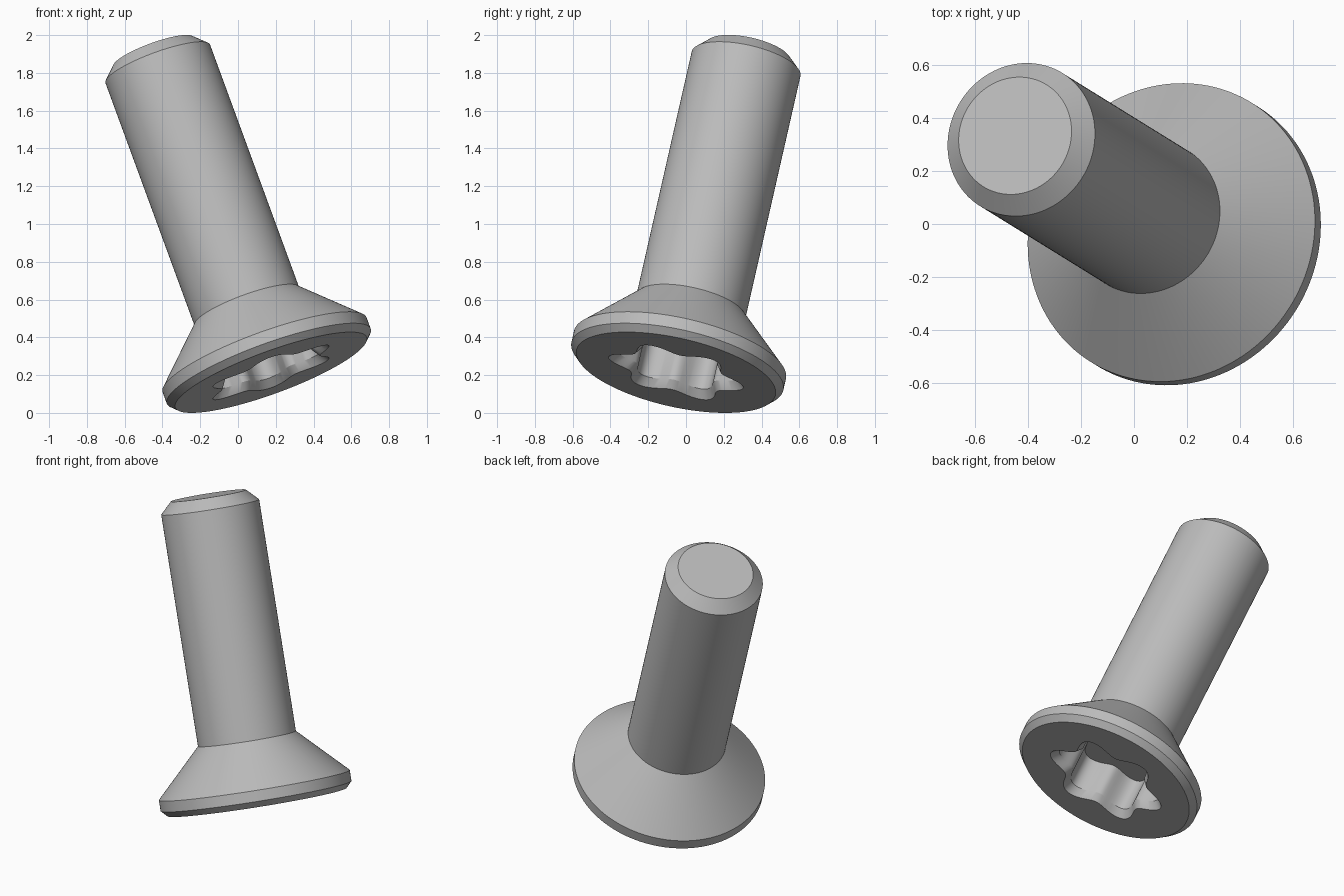
import bpy
import bmesh
from math import cos, sin, tau, radians
from mathutils import Matrix, Vector

SEGMENTS = 144

cube = bpy.data.objects.get("Cube")
if cube:
    bpy.data.objects.remove(cube, do_unlink=True)

# Single plain steel grey
steel = bpy.data.materials.new("steel_grey")
steel.use_nodes = True
colour = (0.5, 0.5, 0.5, 1)
steel.diffuse_color = colour
steel.node_tree.nodes["Principled BSDF"].inputs["Base Color"].default_value = colour

# Tilted frame: local z runs along the screw, local x points at a recess lobe
axis = Vector((-0.337, 0.2085, 0.918)).normalized()
lobe = Vector((1, 0, 0)).cross(axis).normalized() * -1
lobe = lobe if lobe.y > 0 else -lobe
side = axis.cross(lobe)
frame = Matrix((lobe, side, axis)).transposed().to_4x4()
frame.translation = (0.175, -0.053, 0.214)


def loft(name, rings, cap_start=False, cap_end=False):
    """Join rings of (height, radius, lobe depth) into one skin."""
    bm = bmesh.new()
    loops = []
    for z, radius, wave in rings:
        loop = []
        for i in range(SEGMENTS):
            t = tau * i / SEGMENTS
            r = radius + wave * cos(6 * t)
            loop.append(bm.verts.new((r * cos(t), r * sin(t), z)))
        loops.append(loop)
    for low, high in zip(loops, loops[1:]):
        for i in range(SEGMENTS):
            j = (i + 1) % SEGMENTS
            bm.faces.new((low[i], low[j], high[j], high[i]))
    if cap_start:
        bm.faces.new(loops[0][::-1])
    if cap_end:
        bm.faces.new(loops[-1])
    mesh = bpy.data.meshes.new(name)
    bm.to_mesh(mesh)
    bm.free()
    mesh.materials.append(steel)
    obj = bpy.data.objects.new(name, mesh)
    bpy.context.collection.objects.link(obj)
    obj.matrix_world = frame
    bpy.ops.object.select_all(action="DESELECT")
    obj.select_set(True)
    bpy.context.view_layer.objects.active = obj
    bpy.ops.object.shade_smooth_by_angle(angle=radians(30))
    return obj


# Countersunk head: recess floor, wall and chamfer, then face, rim and cone
loft("countersunk_head", [
    (0.26, 0.285, 0.042),
    (0.045, 0.285, 0.042),
    (0, 0.32, 0.046),
    (0, 0.54, 0),
    (0.036, 0.575, 0),
    (0.102, 0.575, 0),
    (0.382, 0.295, 0),
], cap_start=True)

# Plain shaft with a chamfered tip
loft("shaft", [
    (0.382, 0.295, 0),
    (1.78, 0.295, 0),
    (1.849, 0.226, 0),
], cap_end=True)
